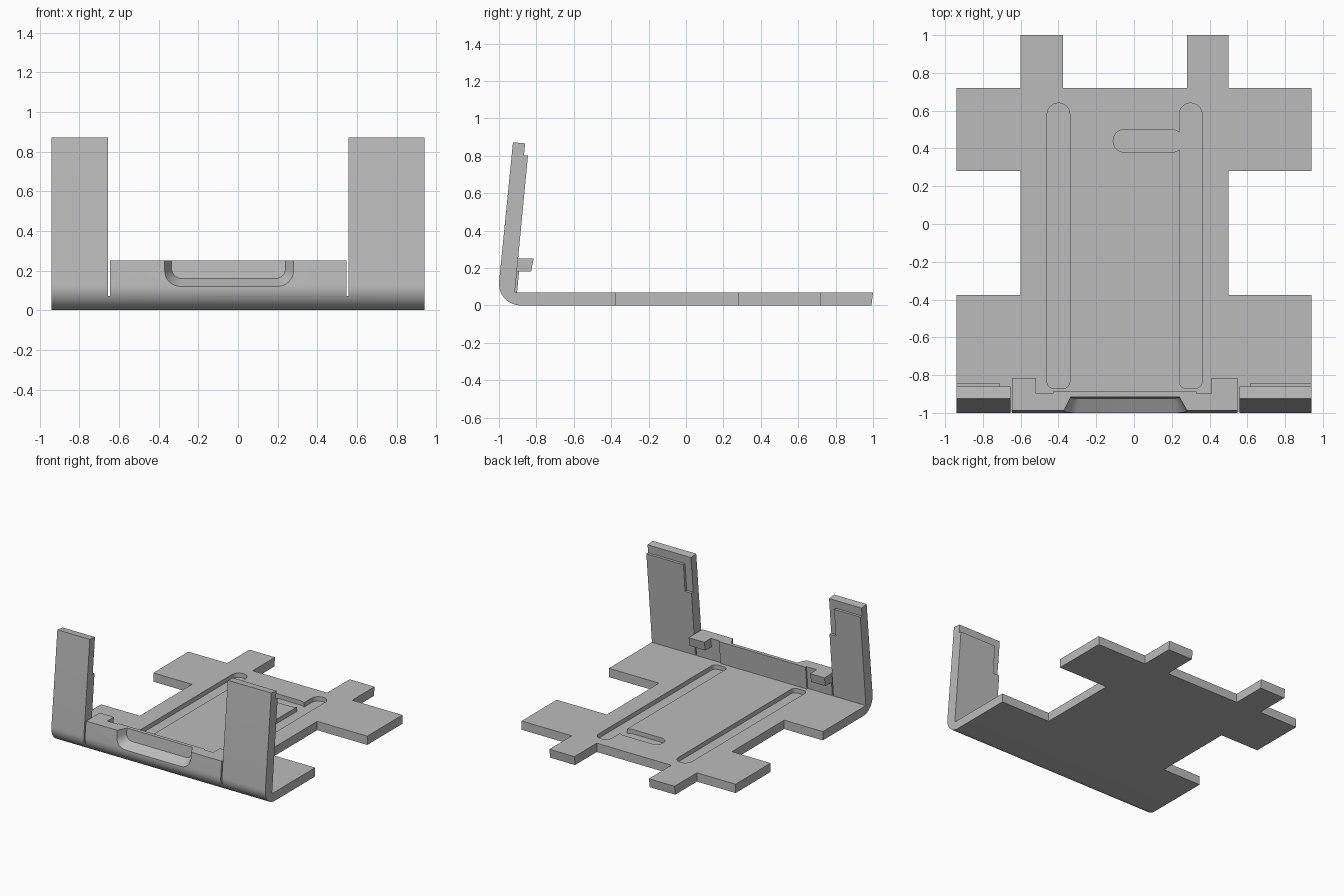
import bpy
import bmesh
from math import cos, sin, pi, radians

cube = bpy.data.objects.get("Cube")
if cube:
    bpy.data.objects.remove(cube, do_unlink=True)

grey = bpy.data.materials.new("plain grey")
grey.use_nodes = True
grey.diffuse_color = (0.5, 0.5, 0.5, 1)
grey.node_tree.nodes["Principled BSDF"].inputs["Base Color"].default_value = (0.5, 0.5, 0.5, 1)


def loft(name, loop_a, loop_b):
    """Closed solid between two loops with the same number of points."""
    bm = bmesh.new()
    a = [bm.verts.new(p) for p in loop_a]
    b = [bm.verts.new(p) for p in loop_b]
    bm.faces.new(a)
    bm.faces.new(b)
    n = len(a)
    for i in range(n):
        j = (i + 1) % n
        bm.faces.new((a[i], a[j], b[j], b[i]))
    bmesh.ops.recalc_face_normals(bm, faces=bm.faces)
    mesh = bpy.data.meshes.new(name)
    bm.to_mesh(mesh)
    bm.free()
    mesh.materials.append(grey)
    obj = bpy.data.objects.new(name, mesh)
    bpy.context.collection.objects.link(obj)
    return obj


def prism_x(name, profile, x0, x1):
    """Extrude a (y, z) profile along x."""
    return loft(name, [(x0, y, z) for y, z in profile], [(x1, y, z) for y, z in profile])


def box(name, x0, x1, y0, y1, z0, z1):
    return prism_x(name, [(y0, z0), (y1, z0), (y1, z1), (y0, z1)], x0, x1)


def rounded(u0, u1, v0, v1, r_low, r_high, steps=8):
    """Rounded rectangle with separate radii for its low and high ends."""
    corners = [(u1 - r_high, v1 - r_high, r_high, 0), (u0 + r_high, v1 - r_high, r_high, 90),
               (u0 + r_low, v0 + r_low, r_low, 180), (u1 - r_low, v0 + r_low, r_low, 270)]
    return [(cu + r * cos(radians(a + 90 * i / steps)), cv + r * sin(radians(a + 90 * i / steps)))
            for cu, cv, r, a in corners for i in range(steps + 1)]


def cut(target, cutter):
    cutter.hide_render = True
    mod = target.modifiers.new("cut", "BOOLEAN")
    mod.operation = "DIFFERENCE"
    mod.solver = "EXACT"
    mod.object = cutter
    bpy.context.view_layer.objects.active = target
    bpy.ops.object.modifier_apply(modifier=mod.name)
    bpy.data.objects.remove(cutter, do_unlink=True)


# Bent sheet: floor, rounded bend and leaning front wall
R = 0.115
bend = [(R - 1 + R * cos(a), R + R * sin(a))
        for a in (radians(174.3 + (270 - 174.3) * i / 14) for i in range(15))]
sheet = [(0.992, 0), (1, 0.07), (-0.915, 0.07), (-0.845, 0.8), (-0.8665, 0.8),
         (-0.86, 0.866), (-0.925, 0.872)] + bend
body = prism_x("bracket_body", sheet, -0.94, 0.94)

# Floor outline: side notches and gaps around the rear tabs
for x0, x1, y0, y1 in [(-1.1, -0.6, -0.375, 0.28), (0.5, 1.1, -0.375, 0.28),
                       (-1.1, -0.6, 0.72, 1.1), (-0.375, 0.28, 0.72, 1.1), (0.5, 1.1, 0.72, 1.1)]:
    cut(body, box("notch_cutter", x0, x1, y0, y1, -0.1, 0.2))

# Front wall: two slits, low middle section, thinned inner strips on the posts
for x in (-0.655, 0.548):
    cut(body, box("slit_cutter", x, x + 0.01, -1.1, -0.7, 0.072, 1))
cut(body, box("middle_cutter", -0.65, 0.553, -1.1, -0.7, 0.25, 1))
cut(body, prism_x("strip_cutter", [(-0.888, 0.58), (-0.75, 0.58), (-0.75, 0.95), (-0.8515, 0.95)],
                  -0.71, 0.615))

# Shallow grooves in the floor
grooves = [rounded(-0.46, -0.34, -0.87, 0.64, 0.035, 0.0595),
           rounded(0.24, 0.36, -0.87, 0.64, 0.035, 0.0595),
           rounded(-0.11, 0.26, 0.38, 0.5, 0.0595, 0.0595)]
for g in grooves:
    cut(body, loft("groove_cutter", [(x, y, 0.035) for x, y in g], [(x, y, 0.2) for x, y in g]))

# Finger recess with sloping sides, open at the top
outer = rounded(-0.37, 0.28, 0.12, 0.32, 0.08, 0.01)
inner = rounded(-0.335, 0.24, 0.16, 0.32, 0.05, 0.01)


def recess_loop(t):
    pts = []
    for (xa, za), (xb, zb) in zip(outer, inner):
        z = za + (zb - za) * t
        pts.append((xa + (xb - xa) * t, -1 + 0.1 * (z - 0.12) + 0.072 * t, z))
    return pts


cut(body, recess_loop and loft("recess_cutter", recess_loop(-0.3), recess_loop(1)))

# Backing behind the recess and two inward clips
backing = prism_x("recess_backing", [(-0.915, 0.07), (-0.903, 0.07), (-0.886, 0.25), (-0.898, 0.25)],
                  -0.43, 0.33)
clip = [(-0.905, 0.18), (-0.828, 0.18), (-0.815, 0.25), (-0.898, 0.25)]
right_clip = prism_x("right_clip", clip, -0.645, -0.52)
left_clip = prism_x("left_clip", clip, 0.41, 0.548)

# Smooth bend and rounded corners, sharp edges elsewhere
for obj in (body, backing, right_clip, left_clip):
    bpy.ops.object.select_all(action="DESELECT")
    obj.select_set(True)
    bpy.context.view_layer.objects.active = obj
    bpy.ops.object.shade_smooth_by_angle(angle=radians(25))
